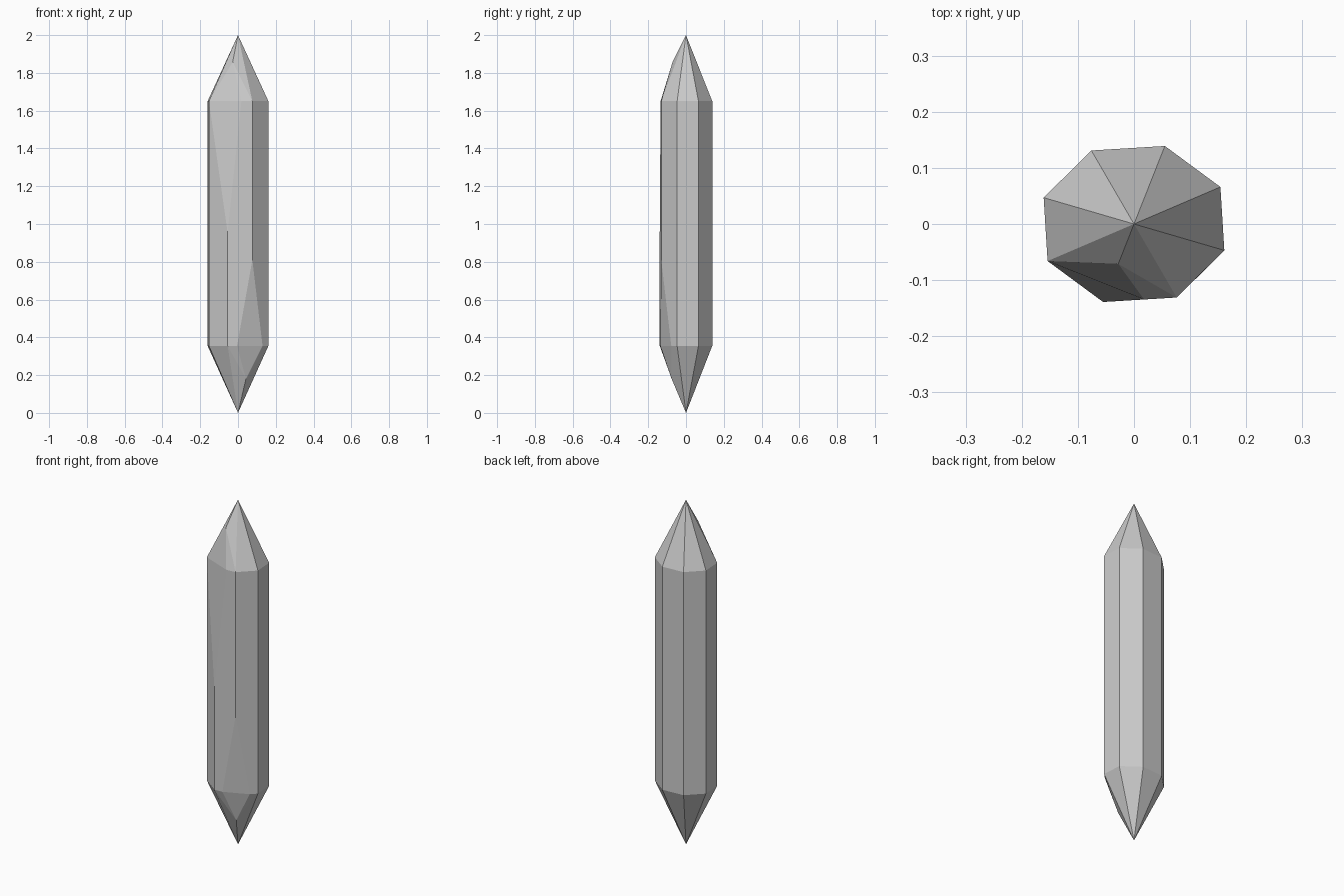
import bpy, bmesh, math

if "Cube" in bpy.data.objects:
    bpy.data.objects.remove(bpy.data.objects["Cube"])

TOP, BOTTOM, HEIGHT = 1.65, 0.355, 2.0

# Eight-sided cross-section: half the corners, the rest by point symmetry
half = [(0.161, -0.047), (0.154, 0.066), (0.055, 0.139), (-0.076, 0.131)]
ring = half + [(-x, -y) for x, y in half]
chip_top = 6       # front left corner (-0.055, -0.139), chipped at the top
chip_bottom = 7    # front right corner (0.076, -0.131), chipped at the bottom

# Shaft corners and the two tips
points = [(0, 0, 0), (0, 0, HEIGHT)]
points += [(x, y, TOP) for i, (x, y) in enumerate(ring) if i != chip_top]
points += [(x, y, BOTTOM) for i, (x, y) in enumerate(ring) if i != chip_bottom]

# Upper chip: shaft edge, rim and upper point
points += [(*ring[chip_top], 0.955), (0.018, -0.1345, TOP), (-0.028, -0.071, 1.858)]
# Lower chip: shaft edge, both rim points and lower point
points += [(*ring[chip_bottom], 0.81), (-0.005, -0.1357, BOTTOM),
           (0.13, -0.078, BOTTOM), (0.042, -0.076, 0.18)]

# The crystal is the convex hull of those corners, with flat facets merged
bm = bmesh.new()
for p in points:
    bm.verts.new(p)
result = bmesh.ops.convex_hull(bm, input=bm.verts)
bmesh.ops.dissolve_limit(bm, angle_limit=math.radians(1.0),
                         verts=bm.verts, edges=bm.edges)
bmesh.ops.recalc_face_normals(bm, faces=bm.faces)

mesh = bpy.data.meshes.new("crystal_shard")
bm.to_mesh(mesh)
bm.free()
crystal = bpy.data.objects.new("crystal_shard", mesh)
bpy.context.collection.objects.link(crystal)
